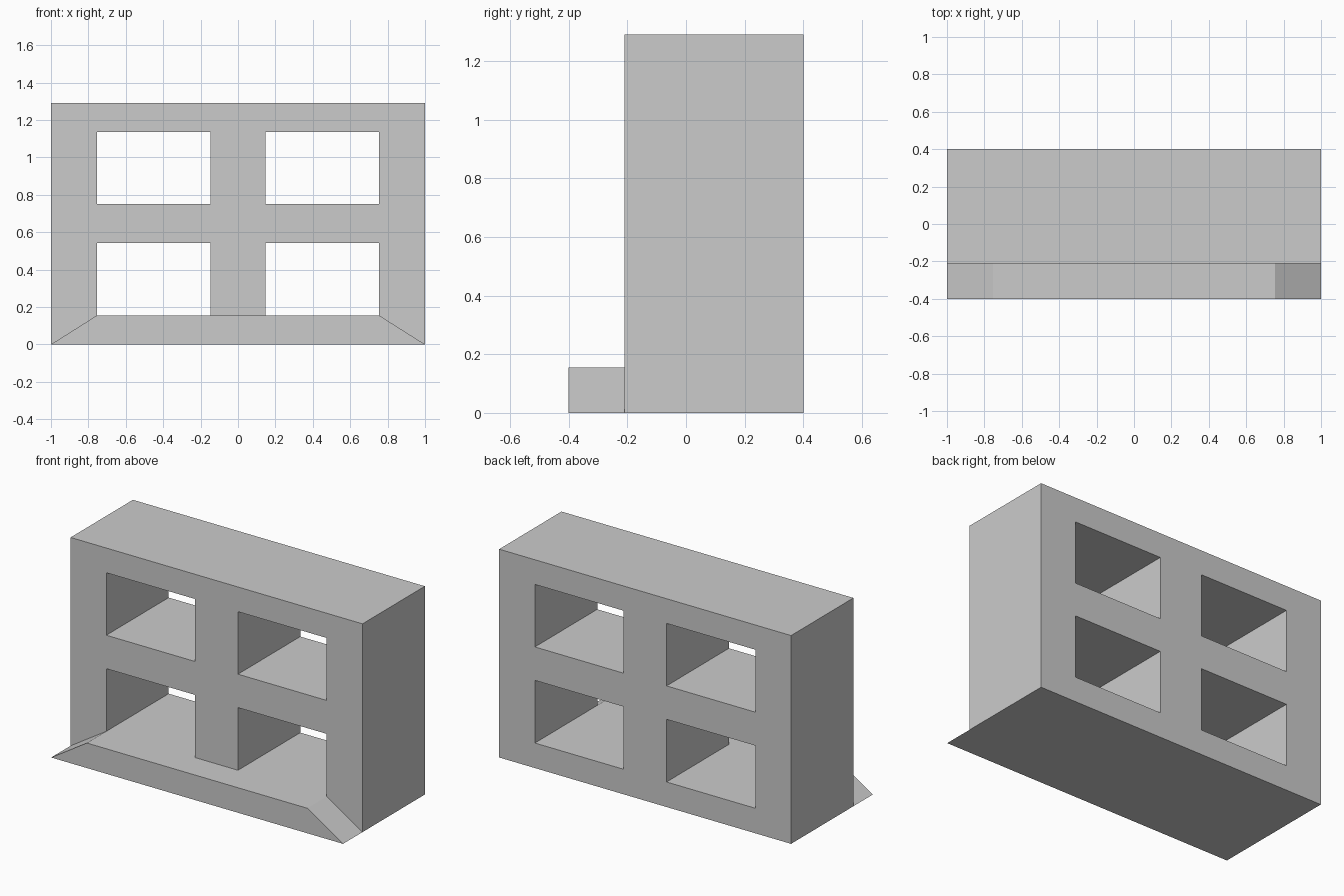
import bpy, bmesh, math
from mathutils import Vector

if "Cube" in bpy.data.objects:
    bpy.data.objects.remove(bpy.data.objects["Cube"])

XS = [-1, -0.755, -0.147, 0.147, 0.755, 1]
ZS = [0, 0.155, 0.543, 0.75, 1.137, 1.29]
Y_SILL, Y_FRONT, Y_BACK = -0.4, -0.21, 0.4

bm = bmesh.new()
grid = [[bm.verts.new((x, Y_FRONT, z)) for x in XS] for z in ZS]

# Front sheet: grid cells minus four window openings; bottom corners are mitred
sill_faces = []
for r in range(5):
    for c in range(5):
        if r in (1, 3) and c in (1, 3):
            continue
        a, b = grid[r][c], grid[r][c + 1]
        d, e = grid[r + 1][c], grid[r + 1][c + 1]
        if r == 0 and c == 0:
            bm.faces.new((a, e, d))
            sill_faces.append(bm.faces.new((a, b, e)))
        elif r == 0 and c == 4:
            bm.faces.new((b, e, d))
            sill_faces.append(bm.faces.new((a, b, d)))
        else:
            face = bm.faces.new((a, b, e, d))
            if r == 0:
                sill_faces.append(face)


def extrude(faces, y, keep):
    out = bmesh.ops.extrude_face_region(bm, geom=faces, use_keep_orig=keep)
    for v in out["geom"]:
        if isinstance(v, bmesh.types.BMVert):
            v.co.y = y


# Frame depth towards the back, then the projecting sill towards the front
extrude(bm.faces[:], Y_BACK, True)
extrude(sill_faces, Y_SILL, False)

bmesh.ops.recalc_face_normals(bm, faces=bm.faces[:])
bmesh.ops.dissolve_limit(bm, angle_limit=math.radians(1),
                         verts=bm.verts[:], edges=bm.edges[:])

mesh = bpy.data.meshes.new("window_block")
bm.to_mesh(mesh)
bm.free()
bpy.context.collection.objects.link(bpy.data.objects.new("window_block", mesh))
